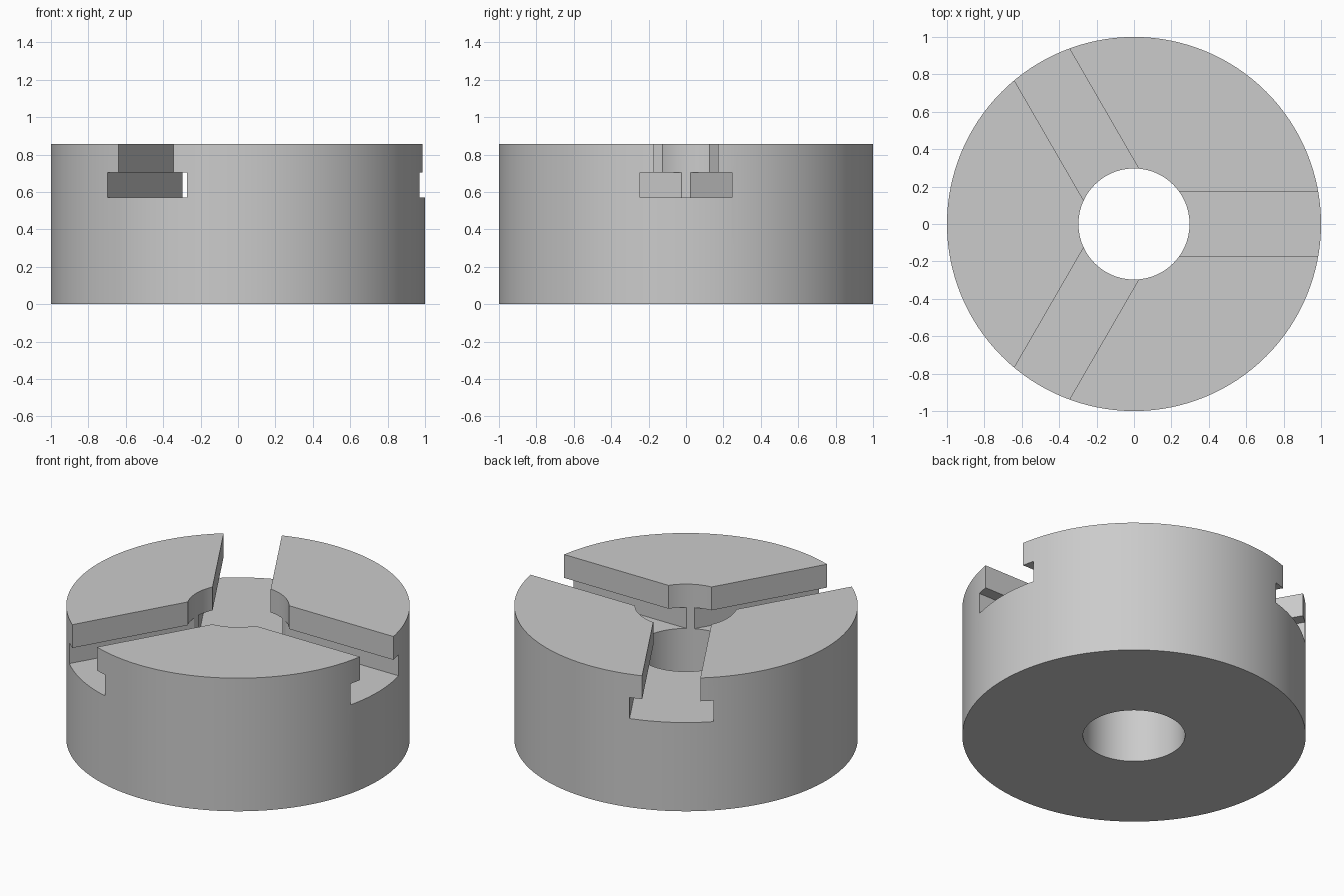
import bpy, bmesh, math
from mathutils import Matrix

cube = bpy.data.objects.get("Cube")
if cube:
    bpy.data.objects.remove(cube, do_unlink=True)

HEIGHT, RADIUS, BORE = 0.855, 1.0, 0.297
SLOT_HALF, TEE_HALF = 0.17, 0.245
TEE_FLOOR, TEE_ROOF = 0.57, 0.705

steel = bpy.data.materials.new("plain grey steel")
steel.use_nodes = True
grey = (0.6, 0.6, 0.6, 1)
steel.diffuse_color = grey
steel.node_tree.nodes["Principled BSDF"].inputs["Base Color"].default_value = grey


def add_object(name, bm):
    bmesh.ops.recalc_face_normals(bm, faces=bm.faces)
    mesh = bpy.data.meshes.new(name)
    bm.to_mesh(mesh)
    bm.free()
    mesh.materials.append(steel)
    obj = bpy.data.objects.new(name, mesh)
    bpy.context.collection.objects.link(obj)
    return obj


def cylinder(name, radius, bottom, top, segments):
    bm = bmesh.new()
    bmesh.ops.create_cone(bm, cap_ends=True, segments=segments,
                          radius1=radius, radius2=radius, depth=top - bottom,
                          matrix=Matrix.Translation((0, 0, (top + bottom) / 2)))
    return add_object(name, bm)


def tee_cutter(angle):
    # Upside-down T profile, extruded outward from the axis
    half = [(SLOT_HALF, HEIGHT + 0.2), (SLOT_HALF, TEE_ROOF),
            (TEE_HALF, TEE_ROOF), (TEE_HALF, TEE_FLOOR)]
    profile = half + [(-y, z) for y, z in reversed(half)]
    bm = bmesh.new()
    face = bm.faces.new([bm.verts.new((0, y, z)) for y, z in profile])
    grown = bmesh.ops.extrude_face_region(bm, geom=[face])["geom"]
    ends = [v for v in grown if isinstance(v, bmesh.types.BMVert)]
    bmesh.ops.translate(bm, verts=ends, vec=(1.3, 0, 0))
    bmesh.ops.rotate(bm, verts=bm.verts, matrix=Matrix.Rotation(angle, 3, 'Z'))
    return add_object("slot_cutter", bm)


# Round body with a through bore and three T-slots
body = cylinder("chuck_body", RADIUS, 0, HEIGHT, 128)
cutters = [cylinder("bore_cutter", BORE, -0.2, HEIGHT + 0.2, 96)]
cutters += [tee_cutter(math.radians(a)) for a in (0, 120, 240)]

bpy.ops.object.select_all(action='DESELECT')
body.select_set(True)
bpy.context.view_layer.objects.active = body
for cutter in cutters:
    cutter.hide_render = True
    cut = body.modifiers.new("cut", 'BOOLEAN')
    cut.operation = 'DIFFERENCE'
    cut.solver = 'EXACT'
    cut.object = cutter
    bpy.ops.object.modifier_apply(modifier=cut.name)
    bpy.data.objects.remove(cutter, do_unlink=True)

bpy.ops.object.shade_smooth_by_angle(angle=math.radians(30))
